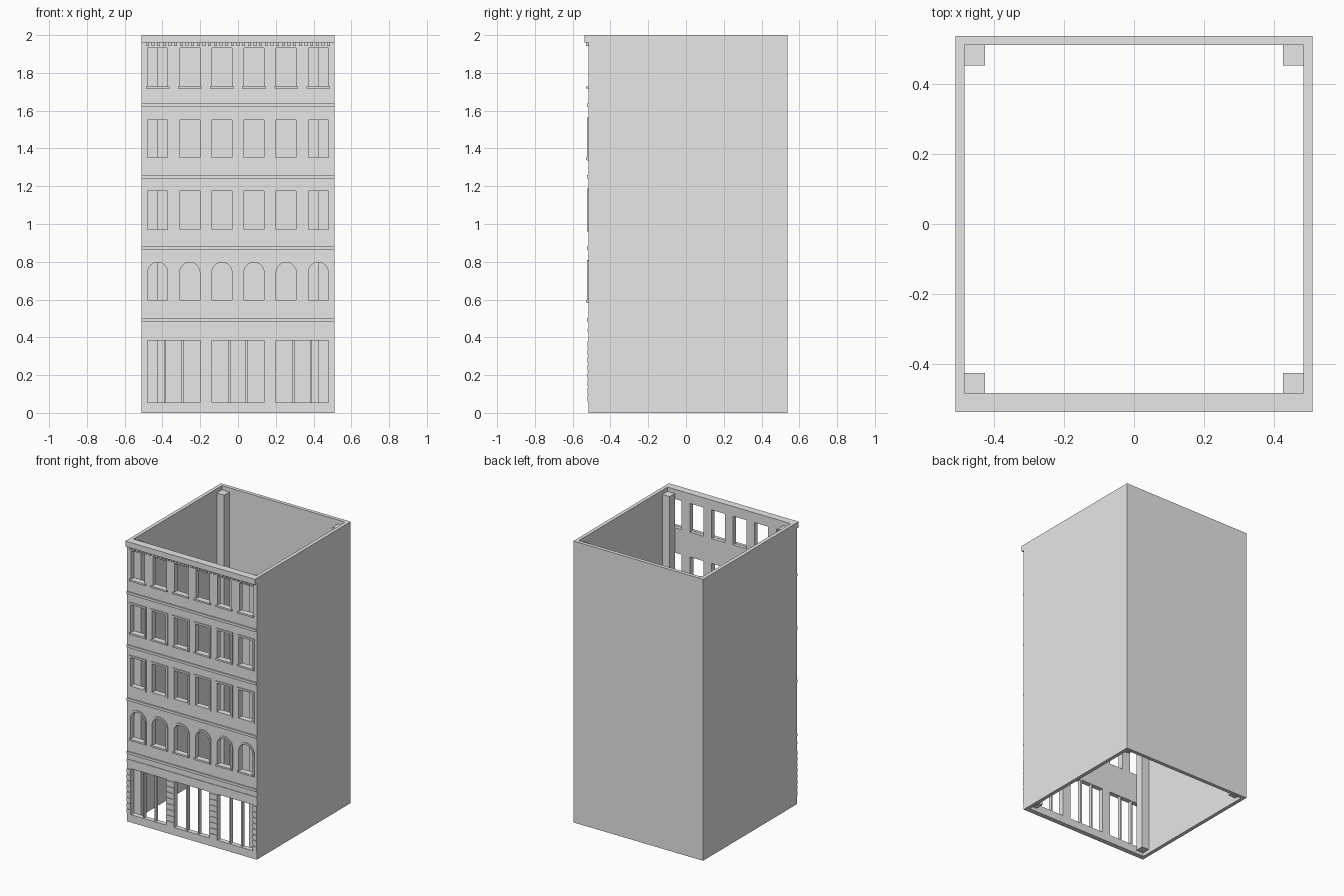
import bpy, bmesh, math
from mathutils import Matrix

cube = bpy.data.objects.get("Cube")
if cube:
    bpy.data.objects.remove(cube, do_unlink=True)

stone = bpy.data.materials.new("grey_stone")
stone.use_nodes = True
GREY = (0.8, 0.8, 0.8, 1)
stone.diffuse_color = GREY
stone.node_tree.nodes["Principled BSDF"].inputs["Base Color"].default_value = GREY

HALF_X, HALF_Y = 0.51, 0.537
FACE, INNER = -0.517, -0.483      # outer and inner planes of the front wall
WALL = 0.026
COLUMNS = [(i - 2.5) * 0.17 for i in range(6)]


def link(name, mesh):
    obj = bpy.data.objects.new(name, mesh)
    mesh.materials.clear()
    mesh.materials.append(stone)
    bpy.context.collection.objects.link(obj)
    return obj


def boxes(name, bounds):
    """One object made of boxes given as (x0, x1, y0, y1, z0, z1)."""
    bm = bmesh.new()
    for x0, x1, y0, y1, z0, z1 in bounds:
        m = Matrix.Translation(((x0 + x1) / 2, (y0 + y1) / 2, (z0 + z1) / 2))
        m = m @ Matrix.Diagonal((x1 - x0, y1 - y0, z1 - z0, 1))
        bmesh.ops.create_cube(bm, size=1, matrix=m)
    mesh = bpy.data.meshes.new(name)
    bm.to_mesh(mesh)
    bm.free()
    return link(name, mesh)


def plate(name, loops, y0, y1):
    """Upright plate in x-z from closed outlines; nested outlines become holes."""
    curve = bpy.data.curves.new(name + "_outline", "CURVE")
    curve.dimensions = "2D"
    curve.fill_mode = "BOTH"
    curve.extrude = (y1 - y0) / 2
    for loop in loops:
        spline = curve.splines.new("POLY")
        spline.points.add(len(loop) - 1)
        for p, (x, z) in zip(spline.points, loop):
            p.co = (x, z, 0, 1)
        spline.use_cyclic_u = True
    temp = bpy.data.objects.new(name + "_outline", curve)
    bpy.context.collection.objects.link(temp)
    graph = bpy.context.evaluated_depsgraph_get()
    mesh = bpy.data.meshes.new_from_object(temp.evaluated_get(graph))
    bpy.data.objects.remove(temp, do_unlink=True)
    mesh.transform(Matrix.Translation((0, (y0 + y1) / 2, 0))
                   @ Matrix.Rotation(math.pi / 2, 4, "X"))
    bm = bmesh.new()
    bm.from_mesh(mesh)
    bmesh.ops.remove_doubles(bm, verts=bm.verts, dist=1e-5)
    bmesh.ops.recalc_face_normals(bm, faces=bm.faces)
    for f in bm.faces:
        f.smooth = False
    bm.to_mesh(mesh)
    bm.free()
    mesh.name = name
    return link(name, mesh)


def rect(x0, x1, z0, z1):
    return [(x0, z0), (x1, z0), (x1, z1), (x0, z1)]


def window(cx, z0, z1, grow=0.0, arched=False):
    """Window outline, optionally grown outward for its surround."""
    w = 0.053 + grow
    if not arched:
        return rect(cx - w, cx + w, z0 - grow, z1 + grow)
    spring = z1 - 0.053
    arc = [(cx + w * math.cos(math.pi * k / 16), spring + w * math.sin(math.pi * k / 16))
           for k in range(17)]
    return [(cx - w, z0 - grow), (cx + w, z0 - grow)] + arc


# Floors: name, bottom, top, arched, has surround, has sill
FLOORS = [
    ("second_floor", 0.595, 0.797, True, True, True),
    ("third_floor", 0.972, 1.175, False, True, False),
    ("fourth_floor", 1.349, 1.55, False, True, True),
    ("top_floor", 1.727, 1.931, False, False, True),
]
BAYS = (-0.34, 0, 0.34)
BAY_W, SHOP_Z0, SHOP_Z1 = 0.138, 0.055, 0.382

# Front wall with window and shop openings
holes = [window(cx, z0, z1, 0, arch)
         for _, z0, z1, arch, _, _ in FLOORS for cx in COLUMNS]
holes += [rect(b - BAY_W, b + BAY_W, SHOP_Z0, SHOP_Z1) for b in BAYS]
plate("front_wall", [rect(-HALF_X, HALF_X, 0, 2)] + holes, FACE, INNER)

# Side and back walls
boxes("side_walls", [(s * HALF_X - (WALL if s > 0 else 0), s * HALF_X + (WALL if s < 0 else 0),
                      INNER, HALF_Y, 0, 2) for s in (-1, 1)])
boxes("back_wall", [(WALL - HALF_X, HALF_X - WALL, HALF_Y - WALL, HALF_Y, 0, 2)])

# Inner corner posts
POST, px = 0.058, HALF_X - WALL
boxes("corner_posts", [(min(s * px, s * (px - POST)), max(s * px, s * (px - POST)),
                        y, y + POST, 0.025, 1.97)
                       for s in (-1, 1) for y in (INNER, HALF_Y - WALL - POST)])

# Window surrounds and sills
for name, z0, z1, arch, framed, sill in FLOORS:
    if framed:
        loops = []
        for cx in COLUMNS:
            loops += [window(cx, z0, z1, 0.013, arch), window(cx, z0, z1, 0, arch)]
        plate(name + "_surrounds", loops, FACE - 0.007, FACE)
    if sill:
        boxes(name + "_sills", [(cx - 0.063, cx + 0.063, FACE - 0.012, FACE + 0.01,
                                 z0 - 0.01, z0 + 0.002) for cx in COLUMNS])

# Horizontal string courses
boxes("string_courses", [(-HALF_X, HALF_X, FACE - 0.008, FACE, z - 0.009, z + 0.009)
                         for z in (0.493, 0.872, 1.25, 1.628)])
boxes("shop_lintel_moulding", [(-HALF_X, HALF_X, FACE - 0.004, FACE, 0.43, 0.445)])

# Shop mullions
boxes("shop_mullions", [(b + s * 0.046 - 0.005, b + s * 0.046 + 0.005, FACE + 0.008, INNER,
                         SHOP_Z0, SHOP_Z1) for b in BAYS for s in (-1, 1)])

# Banded stone piers between and beside the shop bays
piers = [(-HALF_X, -0.478), (-0.202, -0.138), (0.138, 0.202), (0.478, HALF_X)]
COURSES = 8
step = (SHOP_Z1 - SHOP_Z0) / COURSES
boxes("pier_blocks", [(x0, x1, FACE - 0.005, FACE, SHOP_Z0 + i * step + 0.005,
                       SHOP_Z0 + (i + 1) * step - 0.005)
                      for x0, x1 in piers for i in range(COURSES)])

# Cornice with dentils
boxes("cornice", [(-HALF_X, HALF_X, -HALF_Y, FACE, 1.96, 2)])
boxes("dentils", [(x - 0.008, x + 0.008, FACE - 0.012, FACE, 1.943, 1.96)
                  for x in [(i - 16) * 0.03 for i in range(33)]])
